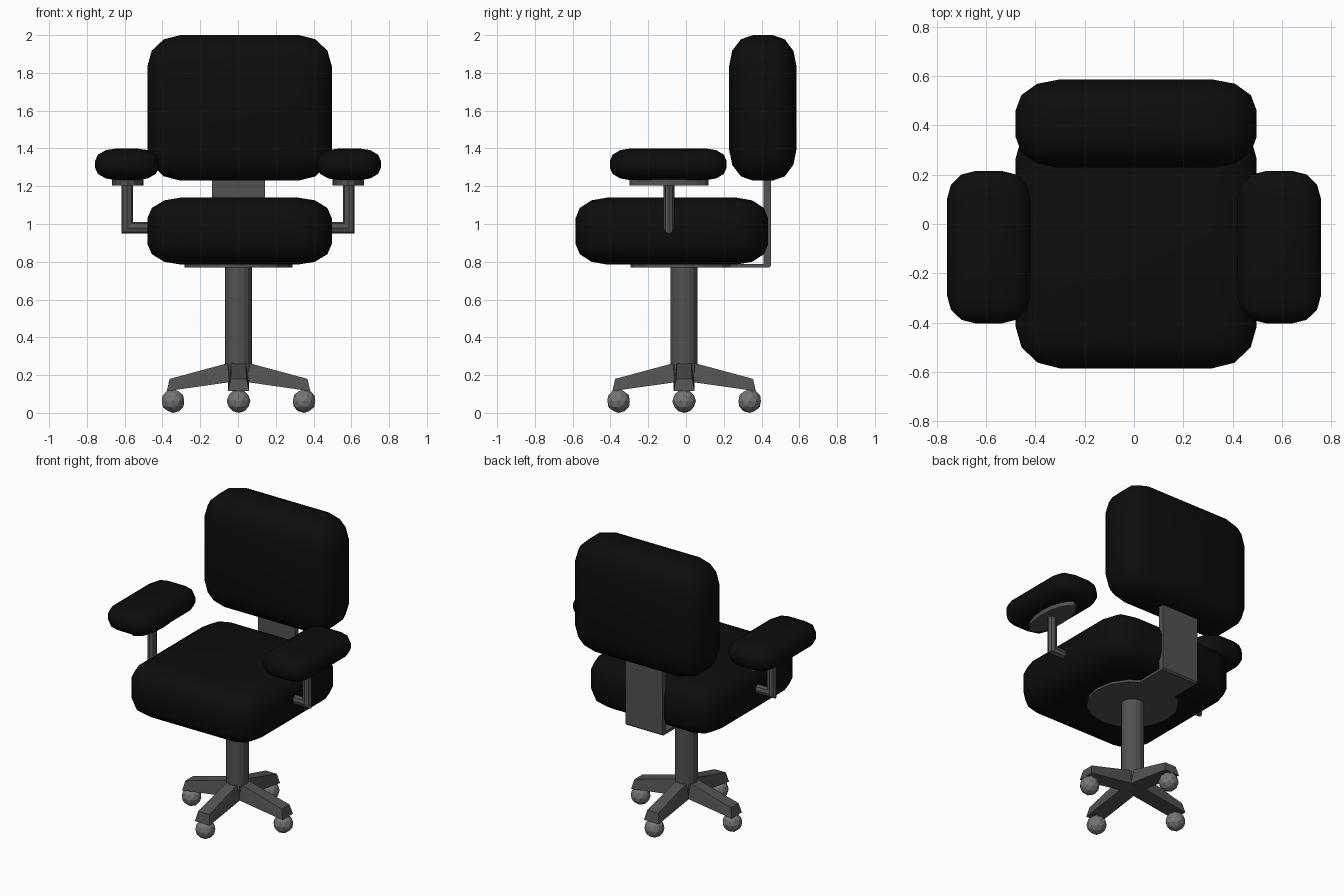
import bpy, bmesh, math
from mathutils import Matrix, Vector

if "Cube" in bpy.data.objects:
    bpy.data.objects.remove(bpy.data.objects["Cube"])


def material(name, value):
    m = bpy.data.materials.new(name)
    m.diffuse_color = (value, value, value, 1)
    m.use_nodes = True
    m.node_tree.nodes["Principled BSDF"].inputs["Base Color"].default_value = m.diffuse_color
    return m


FABRIC = material("black_fabric", 0.004)
METAL = material("dark_metal", 0.085)
WHEEL = material("wheel_grey", 0.18)


def finish(bm, name, mat, smooth=None):
    bmesh.ops.recalc_face_normals(bm, faces=bm.faces)
    mesh = bpy.data.meshes.new(name)
    bm.to_mesh(mesh)
    bm.free()
    mesh.materials.append(mat)
    ob = bpy.data.objects.new(name, mesh)
    bpy.context.collection.objects.link(ob)
    if smooth:
        bpy.ops.object.select_all(action='DESELECT')
        ob.select_set(True)
        bpy.context.view_layer.objects.active = ob
        bpy.ops.object.shade_smooth_by_angle(angle=math.radians(smooth))
    return ob


def box_bm(lo, hi):
    lo, hi = Vector(lo), Vector(hi)
    bm = bmesh.new()
    bmesh.ops.create_cube(bm, size=1, matrix=Matrix.Translation((lo + hi) / 2)
                          @ Matrix.Diagonal((*(hi - lo), 1)))
    return bm


def cushion(name, lo, hi, radii):
    """Box with elliptical rounding: bevel in radius units, then scale."""
    lo, hi = Vector(lo), Vector(hi)
    half = [(hi[i] - lo[i]) / 2 / radii[i] for i in range(3)]
    bm = box_bm([-h for h in half], half)
    bmesh.ops.bevel(bm, geom=bm.edges[:], offset=1, segments=3, profile=0.5,
                    affect='EDGES')
    bm.transform(Matrix.Translation((lo + hi) / 2) @ Matrix.Diagonal((*radii, 1)))
    return finish(bm, name, FABRIC, 50)


def disc(name, center, rx, ry, z0, z1, sides, smooth=None):
    bm = bmesh.new()
    bmesh.ops.create_cone(
        bm, cap_ends=True, segments=sides, radius1=1, radius2=1, depth=z1 - z0,
        matrix=Matrix.Translation((*center, (z0 + z1) / 2))
        @ Matrix.Diagonal((rx, ry, 1, 1)))
    return finish(bm, name, METAL, smooth)


CX, CY = 0.003, -0.01

# Cushions
cushion("seat", (-0.48, -0.585, 0.785), (0.497, 0.435, 1.14), (0.18, 0.17, 0.11))
cushion("backrest", (-0.48, 0.228, 1.23), (0.497, 0.585, 2.0), (0.175, 0.125, 0.165))

# Seat plate, column and hub
disc("seat_plate", (CX, CY), 0.285, 0.285, 0.77, 0.80, 16)
disc("column", (CX, CY), 0.072, 0.072, 0.2, 0.79, 16)
disc("hub", (CX, CY), 0.073, 0.073, 0.166, 0.26, 8)

# Backrest bracket, an L profile extruded across x
profile = [(0.15, 0.77), (0.44, 0.77), (0.45, 0.78), (0.45, 1.32),
           (0.41, 1.32), (0.41, 0.787), (0.15, 0.787)]
bm = bmesh.new()
face = bm.faces.new([bm.verts.new((-0.137, y, z)) for y, z in profile])
ext = bmesh.ops.extrude_face_region(bm, geom=[face])
bmesh.ops.translate(bm, vec=(0.28, 0, 0),
                    verts=[g for g in ext["geom"] if isinstance(g, bmesh.types.BMVert)])
finish(bm, "back_bracket", METAL)

# Four tapered legs with ball casters
# (radius, half width, height) for the bottom and top of each end
inner = [(0.03, 0.056, 0.165), (0.05, 0.038, 0.265)]
outer = [(0.38, 0.056, 0.115), (0.365, 0.042, 0.18)]
for i in range(4):
    turn = Matrix.Translation((CX, CY, 0)) @ Matrix.Rotation(i * math.pi / 2, 4, 'Z')
    bm = bmesh.new()
    for (r, w, z) in inner + outer:
        for s in (-1, 1):
            bm.verts.new((r, s * w, z))
    bmesh.ops.convex_hull(bm, input=bm.verts[:])
    bmesh.ops.dissolve_limit(bm, angle_limit=0.03, verts=bm.verts[:], edges=bm.edges[:])
    bm.transform(turn)
    finish(bm, f"base_leg_{i + 1}", METAL)

    bm = bmesh.new()
    bmesh.ops.create_icosphere(bm, subdivisions=2, radius=0.0625,
                               matrix=turn @ Matrix.Translation((0.347, 0, 0.0625)))
    finish(bm, f"caster_{i + 1}", WHEEL)

# Armrests: pad, oval plate and mitred support tube on each side
for side, s in (("left", -1), ("right", 1)):
    x0, x1 = sorted((s * 0.42, s * 0.757))
    cushion(f"{side}_arm_pad", (x0, -0.403, 1.232), (x1, 0.215, 1.40),
            (0.115, 0.11, 0.066))
    disc(f"{side}_arm_plate", (s * 0.583, -0.09), 0.083, 0.208, 1.205, 1.25, 16)

    path = [(s * 0.4, 0.98), (s * 0.587, 0.98), (s * 0.587, 1.22)]
    ring_dirs = [(0, 1), (-s, 1), (-s, 0)]      # mitre direction at each point
    bm = bmesh.new()
    rings = []
    for (x, z), (dx, dz) in zip(path, ring_dirs):
        ring = []
        for k in range(8):
            a = k * math.pi / 4
            u, v = 0.031 * math.cos(a), 0.028 * math.sin(a)
            ring.append(bm.verts.new((x + u * dx, -0.09 + v, z + u * dz)))
        rings.append(ring)
    for a, b in zip(rings, rings[1:]):
        for k in range(8):
            n = (k + 1) % 8
            bm.faces.new((a[k], a[n], b[n], b[k]))
    bm.faces.new(rings[0])
    bm.faces.new(rings[-1])
    finish(bm, f"{side}_arm_support", METAL)
